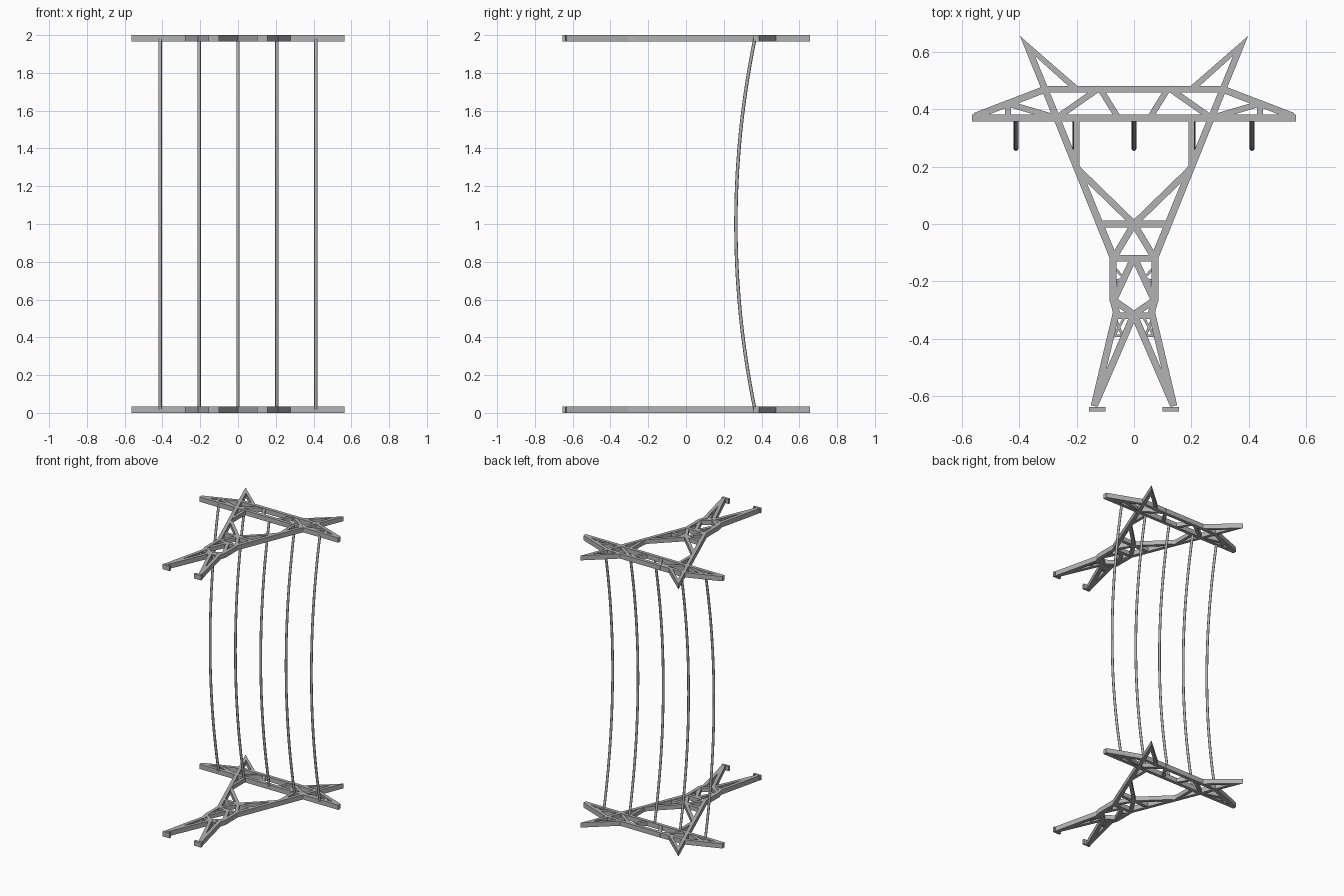
import bpy, bmesh, math
from mathutils import Vector

cube = bpy.data.objects.get("Cube")
if cube:
    bpy.data.objects.remove(cube, do_unlink=True)

steel = bpy.data.materials.new("galvanised grey")
steel.use_nodes = True
grey = (0.45, 0.45, 0.45, 1)
steel.diffuse_color = grey
steel.node_tree.nodes["Principled BSDF"].inputs["Base Color"].default_value = grey

DEPTH = 0.035


def finish(name, bm):
    bmesh.ops.recalc_face_normals(bm, faces=bm.faces)
    mesh = bpy.data.meshes.new(name)
    bm.to_mesh(mesh)
    bm.free()
    mesh.materials.append(steel)
    obj = bpy.data.objects.new(name, mesh)
    bpy.context.collection.objects.link(obj)
    return obj


def prism(bm, points, depth):
    """Extrude a flat outline, centred within the tower's depth."""
    z = (DEPTH - depth) / 2
    face = bm.faces.new([bm.verts.new((x, y, z)) for x, y in points])
    out = bmesh.ops.extrude_face_region(bm, geom=[face])["geom"]
    verts = [v for v in out if isinstance(v, bmesh.types.BMVert)]
    bmesh.ops.translate(bm, verts=verts, vec=(0, 0, depth))


def bar(bm, a, b, width, depth):
    a, b = Vector(a), Vector(b)
    d = (b - a).normalized() * width / 2
    n = Vector((-d.y, d.x))
    prism(bm, [a + n, a - n, b - n, b + n], depth)


def tower_part(name, bars=(), outlines=(), width=0.024, depth=DEPTH):
    """Left-half bars and outlines, mirrored, placed on both towers."""
    bm = bmesh.new()
    for side in (1, -1):
        for a, b in bars:
            bar(bm, (a[0] * side, a[1]), (b[0] * side, b[1]), width, depth)
        for pts in outlines:
            prism(bm, [(x * side, y) for x, y in pts], depth)
    lower = finish("lower_" + name, bm)
    upper = bpy.data.objects.new("upper_" + name, lower.data)
    upper.location.z = 2 - DEPTH
    bpy.context.collection.objects.link(upper)


# Slanted main legs with pointed earth peaks
tower_part("main_legs", outlines=[
    [(.398, .656), (.084, -.122), (.056, -.122), (.36, .622)],
    [(.398, .656), (.19, .475), (.222, .475), (.372, .61)]])

# Crossarm chords and sloping arm ends
tower_part("crossarm", bars=[
    ((0, .37), (.565, .37)),
    ((0, .47), (.31, .47)),
    ((.555, .376), (.31, .47))])

# Waist and lower legs
tower_part("waist", bars=[((.073, -.115), (.073, -.27))])
tower_part("lower_legs", bars=[
    ((.073, -.265), (.058, -.32)),
    ((.062, -.31), (.139, -.635)),
    ((0, -.315), (.137, -.632))])

# Crossarm lattice
tower_part("crossarm_bracing", depth=0.030, width=0.021, bars=[
    ((.44, .37), (.44, .43)),
    ((.44, .42), (.27, .37)),
    ((.27, .37), (.12, .475)),
    ((.12, .475), (.055, .37)),
    ((.20, .37), (.20, .19))])

# Body lattice
tower_part("body_bracing", depth=0.031, width=0.023, bars=[
    ((.195, .19), (0, 0)),
    ((0, 0), (.118, 0)),
    ((0, 0), (.072, -.12)),
    ((0, -.12), (.072, -.12)),
    ((0, -.115), (.072, -.27)),
    ((.072, -.265), (0, -.315)),
    ((0, -.32), (.065, -.32))])

# Thin secondary braces
tower_part("small_braces", depth=0.024, width=0.009, bars=[
    ((.07, -.15), (.035, -.19)),
    ((.07, -.20), (.035, -.19)),
    ((.07, -.20), (.045, -.215)),
    ((.03, -.32), (.072, -.395)),
    ((.04, -.39), (.078, -.39)),
    ((.065, -.33), (.04, -.39))])

# Feet
tower_part("feet", outlines=[
    [(.10, -.638), (.157, -.638), (.157, -.654), (.10, -.654)]])

# Sagging cables between the towers
SIDES, STEPS, RADIUS = 8, 20, 0.009
for i, name in enumerate(("far_right", "right", "middle", "left", "far_left")):
    x = (i - 2) * 0.206
    bm = bmesh.new()
    rings = []
    for s in range(STEPS + 1):
        t = s / STEPS * 2 - 1
        y = 0.264 + 0.101 * t * t
        z = 1 + t * (1 - DEPTH / 2)
        rings.append([bm.verts.new((x + RADIUS * math.cos(k * math.tau / SIDES),
                                    y + RADIUS * math.sin(k * math.tau / SIDES), z))
                      for k in range(SIDES)])
    for r, q in zip(rings, rings[1:]):
        for k in range(SIDES):
            j = (k + 1) % SIDES
            bm.faces.new((r[k], r[j], q[j], q[k]))
    bm.faces.new(rings[0])
    bm.faces.new(rings[-1])
    cable = finish(name + "_cable", bm)
    for p in cable.data.polygons:
        p.use_smooth = len(p.vertices) == 4
